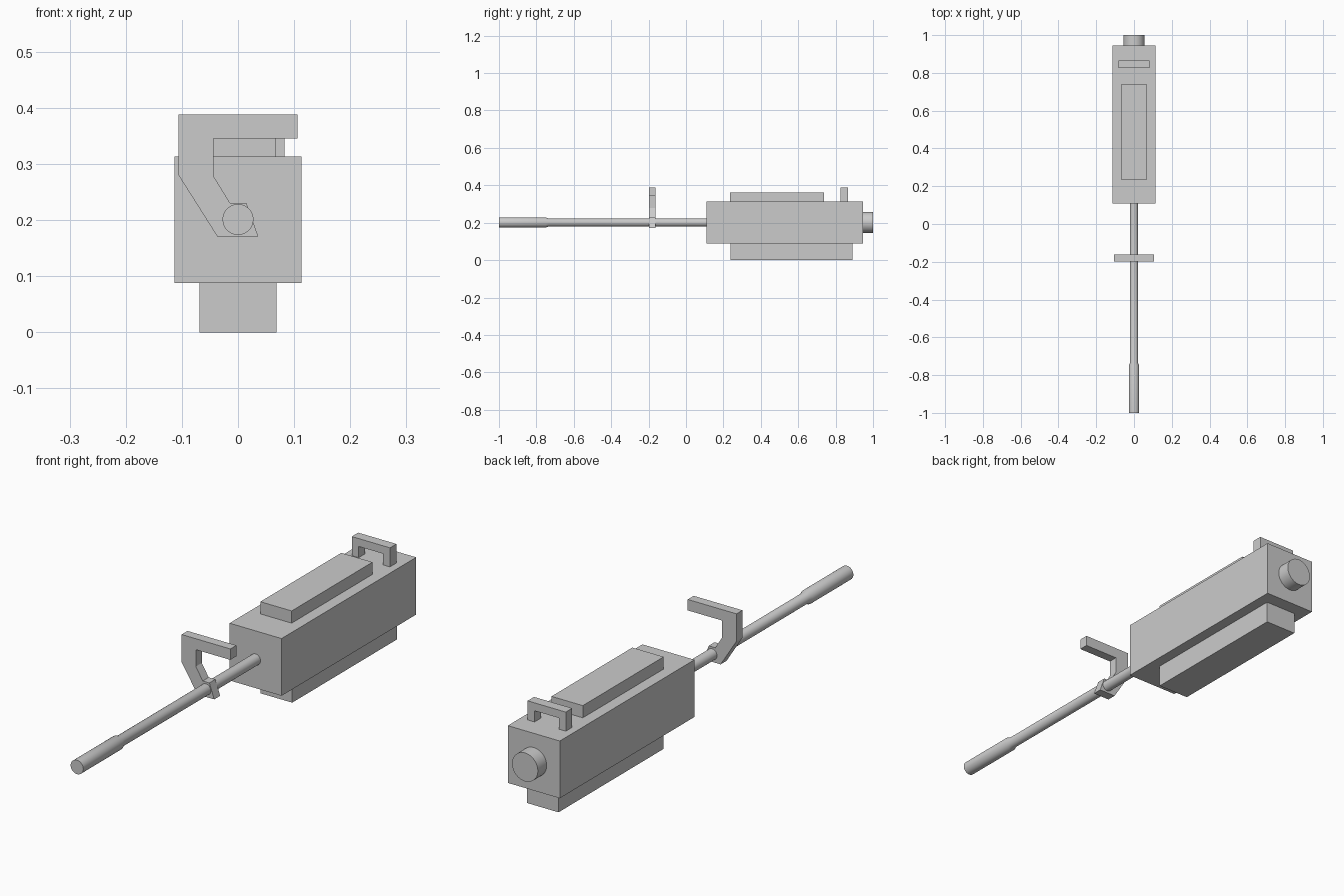
import bpy, math

if "Cube" in bpy.data.objects:
    bpy.data.objects.remove(bpy.data.objects["Cube"])

AXIS_Z = 0.2011  # height of the barrel axis


def make_mesh(name, verts, faces):
    me = bpy.data.meshes.new(name)
    me.from_pydata(verts, [], faces)
    me.validate()
    ob = bpy.data.objects.new(name, me)
    bpy.context.collection.objects.link(ob)
    return ob


def extrude_profile(name, pts, y0, y1):
    """Extrude a counter-clockwise (x, z) profile, seen from the front, along y."""
    n = len(pts)
    verts = [(x, y0, z) for x, z in pts] + [(x, y1, z) for x, z in pts]
    faces = [tuple(range(n)), tuple(range(2 * n - 1, n - 1, -1))]
    faces += [(i, i + n, (i + 1) % n + n, (i + 1) % n) for i in range(n)]
    return make_mesh(name, verts, faces)


def box(name, half_width, y0, y1, z0, z1):
    w = half_width
    return extrude_profile(name, [(-w, z0), (w, z0), (w, z1), (-w, z1)], y0, y1)


def turned(name, rings, n=48):
    """Solid of revolution about the barrel axis from (y, radius) rings."""
    verts = [(r * math.cos(2 * math.pi * i / n), y, AXIS_Z + r * math.sin(2 * math.pi * i / n))
             for y, r in rings for i in range(n)]
    faces = [tuple(range(n)), tuple(range(len(verts) - 1, len(verts) - n - 1, -1))]
    for k in range(len(rings) - 1):
        a = k * n
        faces += [(a + i, a + n + i, a + n + (i + 1) % n, a + (i + 1) % n) for i in range(n)]
    ob = make_mesh(name, verts, faces)
    bpy.ops.object.select_all(action='DESELECT')
    ob.select_set(True)
    bpy.context.view_layer.objects.active = ob
    bpy.ops.object.shade_smooth_by_angle(angle=math.radians(25))
    return ob


# Housing with its lower block and top cover
box("receiver", 0.113, 0.109, 0.945, 0.088, 0.313)
box("lower_block", 0.069, 0.238, 0.89, 0.0, 0.088)
box("top_cover", 0.068, 0.236, 0.738, 0.313, 0.361)

# Rear sight arch
extrude_profile("rear_bracket", [
    (-0.083, 0.313), (-0.053, 0.313), (-0.053, 0.357), (0.053, 0.357),
    (0.053, 0.313), (0.083, 0.313), (0.083, 0.388), (-0.083, 0.388)], 0.825, 0.865)

# Rear cap
turned("rear_cap", [(0.945, 0.056), (1.0, 0.056)])

# Barrel with thicker front sleeve
turned("barrel", [(-1.0, 0.0275), (-0.75, 0.0275), (-0.735, 0.0215), (0.109, 0.0215)])

# Carry handle clamped around the barrel
extrude_profile("carry_handle", [
    (-0.037, 0.171), (0.036, 0.171), (0.015, 0.230), (-0.014, 0.230), (-0.044, 0.279),
    (-0.044, 0.345), (0.106, 0.345), (0.106, 0.388), (-0.106, 0.388), (-0.106, 0.280)],
    -0.199, -0.162)
